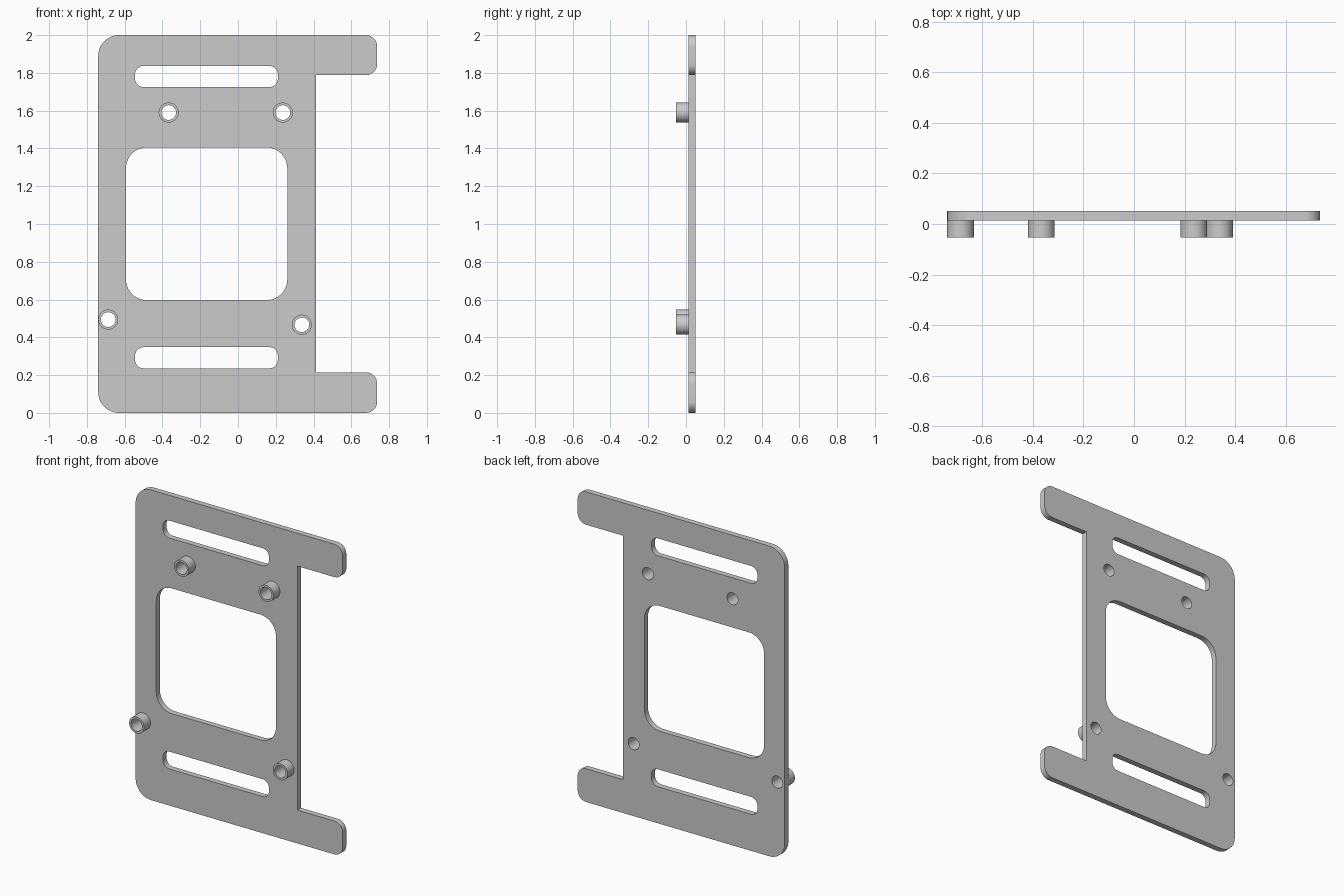
import bpy, bmesh
from math import sin, cos, pi, radians
from mathutils import Vector, Matrix

if "Cube" in bpy.data.objects:
    bpy.data.objects.remove(bpy.data.objects["Cube"])


def rounded(corners, steps=10):
    """Outline from (x, z, radius) corners, each rounded by a tangent arc."""
    pts = []
    n = len(corners)
    for i, (x, z, r) in enumerate(corners):
        c = Vector((x, z))
        if r == 0:
            pts.append(c)
            continue
        a = (Vector(corners[i - 1][:2]) - c).normalized()
        b = (Vector(corners[(i + 1) % n][:2]) - c).normalized()
        centre = c + (a + b) * r
        for k in range(steps + 1):
            t = k / steps * pi / 2
            pts.append(centre - b * r * cos(t) - a * r * sin(t))
    return pts


def rect(x0, x1, z0, z1, r):
    return rounded([(x0, z0, r), (x1, z0, r), (x1, z1, r), (x0, z1, r)])


def circle(x, z, r, n=40):
    return [Vector((x + r * cos(2 * pi * k / n), z + r * sin(2 * pi * k / n))) for k in range(n)]


def extruded(name, loops, y0, y1):
    """Fill the loops (inner ones become holes) and extrude from y0 to y1."""
    curve = bpy.data.curves.new(name, 'CURVE')
    curve.dimensions = '2D'
    curve.fill_mode = 'BOTH'
    curve.extrude = (y1 - y0) / 2
    for loop in loops:
        s = curve.splines.new('POLY')
        s.points.add(len(loop) - 1)
        for p, v in zip(s.points, loop):
            p.co = (v.x, v.y, 0, 1)
        s.use_cyclic_u = True
    obj = bpy.data.objects.new(name, curve)
    bpy.context.collection.objects.link(obj)
    bpy.ops.object.select_all(action='DESELECT')
    obj.select_set(True)
    bpy.context.view_layer.objects.active = obj
    bpy.ops.object.convert(target='MESH')
    obj = bpy.context.object
    # Stand the profile upright and weld the caps to the walls
    bm = bmesh.new()
    bm.from_mesh(obj.data)
    bmesh.ops.remove_doubles(bm, verts=bm.verts, dist=1e-5)
    bm.transform(Matrix.Translation((0, (y0 + y1) / 2, 0)) @ Matrix.Rotation(pi / 2, 4, 'X'))
    bmesh.ops.recalc_face_normals(bm, faces=bm.faces)
    bm.to_mesh(obj.data)
    bm.free()
    bpy.ops.object.shade_smooth_by_angle(angle=radians(30))
    return obj


FRONT, FACE, BACK = -0.053, 0.014, 0.051
HOLE_R, BOSS_R = 0.039, 0.053
mounts = [(-0.367, 1.59), (0.237, 1.59), (-0.687, 0.494), (0.338, 0.467)]

# Bracket plate with two arms, central window, two slots and screw holes
outline = rounded([
    (-0.74, 0, 0.11), (0.737, 0, 0.06), (0.737, 0.215, 0.06), (0.413, 0.215, 0),
    (0.413, 1.788, 0), (0.737, 1.788, 0.06), (0.737, 2, 0.06), (-0.74, 2, 0.11)])
window = rect(-0.593, 0.261, 0.597, 1.405, 0.11)
slots = [rect(-0.545, 0.211, z - 0.056, z + 0.056, 0.045) for z in (0.292, 1.781)]
holes = [circle(x, z, HOLE_R) for x, z in mounts]
extruded("bracket_plate", [outline, window] + slots + holes, FACE, BACK)

# Hollow standoffs on the front face
for i, (x, z) in enumerate(mounts):
    extruded(f"standoff_{i + 1}", [circle(x, z, BOSS_R), circle(x, z, HOLE_R)], FRONT, FACE)
